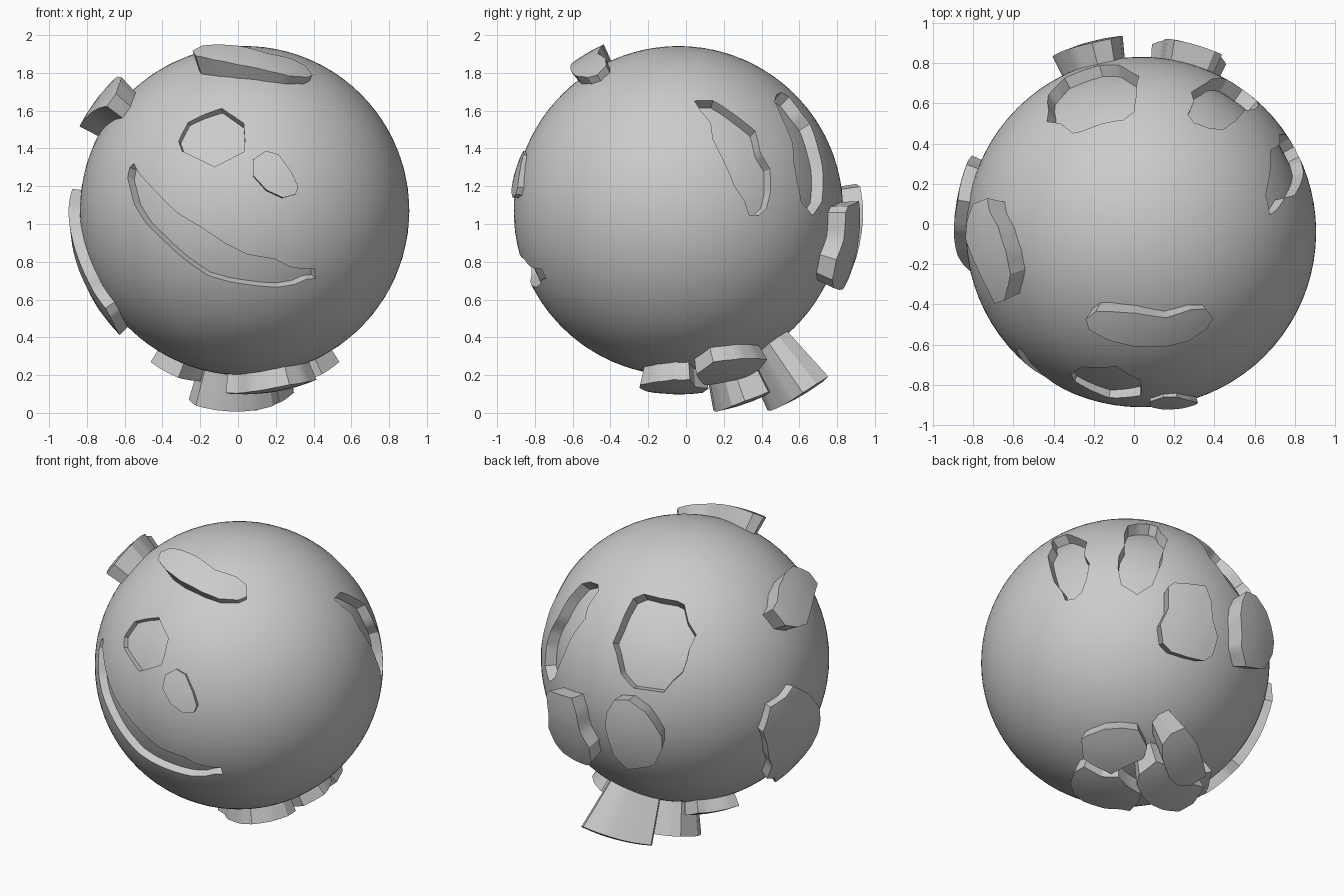
import bpy, bmesh, math, random
from mathutils import Vector

if "Cube" in bpy.data.objects:
    bpy.data.objects.remove(bpy.data.objects["Cube"])

random.seed(4)
C = Vector((0.035, -0.04, 1.07))   # centre of the globe
R = 0.872

stone = bpy.data.materials.new("light grey stone")
stone.diffuse_color = (0.6, 0.6, 0.6, 1)
stone.use_nodes = True
stone.node_tree.nodes["Principled BSDF"].inputs["Base Color"].default_value = stone.diffuse_color


def link(name, mesh):
    ob = bpy.data.objects.new(name, mesh)
    bpy.context.collection.objects.link(ob)
    mesh.materials.append(stone)
    return ob


def patch(name, az, el, length, width, rot, h, h2=None, bend=0.0, crater=False):
    """Craggy curved slab centred at (az, el) on the globe.
    Its height runs from h to h2 along its length; bend lifts both ends sideways."""
    h2 = h if h2 is None else h2
    az, el, rot = math.radians(az), math.radians(el), math.radians(rot)
    c = Vector((math.cos(el) * math.cos(az), math.cos(el) * math.sin(az), math.sin(el)))
    right = Vector((-math.sin(az), math.cos(az), 0))
    up = c.cross(right)
    along = right * math.cos(rot) + up * math.sin(rot)
    across = up * math.cos(rot) - right * math.sin(rot)

    # Rounded outline with uneven edges
    n = max(9, round(2 * (length + width) / 0.11))
    jag = 0.1 * min(width, 0.25)
    bm = bmesh.new()
    ring = []
    for i in range(n):
        t = 2 * math.pi * i / n
        s = math.sin(t)
        u = length / 2 * math.cos(t)
        v = math.copysign(abs(s) ** 0.65, s) * width / 2 + bend * math.cos(t) ** 2
        ring.append(bm.verts.new((u + random.uniform(-jag, jag), v + random.uniform(-jag, jag), 0)))
    bm.faces.new(ring)
    bmesh.ops.triangulate(bm, faces=bm.faces[:])
    bmesh.ops.subdivide_edges(bm, edges=bm.edges[:], cuts=2, use_grid_fill=True)
    bm.verts.index_update()

    # Wrap the outline on the globe and give it thickness
    outer, inner = [], []
    for p in bm.verts:
        u, v = p.co.x, p.co.y
        dist = max(math.hypot(u, v), 1e-6)
        d = c * math.cos(dist / R) + (along * u + across * v) / dist * math.sin(dist / R)
        hh = h + (h2 - h) * min(1, max(0, u / length + 0.5))
        outer.append(C + d * (R + (0.08 if crater else hh)))
        inner.append(C + d * (R - (hh if crater else 0.08)))
    k = len(outer)
    faces = []
    for f in bm.faces:
        ids = [q.index for q in f.verts]
        faces += [ids, [i + k for i in reversed(ids)]]
    for e in bm.edges:
        if len(e.link_faces) == 1:
            lp = e.link_loops[0]
            a, b = lp.vert.index, lp.link_loop_next.vert.index
            faces.append([b, a, a + k, b + k])
    me = bpy.data.meshes.new(name)
    me.from_pydata(outer + inner, [], faces)
    bm.clear()
    bm.from_mesh(me)
    bmesh.ops.recalc_face_normals(bm, faces=bm.faces[:])
    bm.to_mesh(me)
    bm.free()
    return link(name, me)


# Globe
bm = bmesh.new()
bmesh.ops.create_icosphere(bm, subdivisions=5, radius=R)
bmesh.ops.translate(bm, verts=bm.verts[:], vec=C)
mesh = bpy.data.meshes.new("globe")
bm.to_mesh(mesh)
bm.free()
globe = link("globe", mesh)

# Sunken hollows, cut from the globe
cutters = [
    patch("front_hollow", -102, 27, 0.36, 0.32, 0, 0.03, 0.05, crater=True),
    patch("front_trench", -105.6, -14, 1.24, 0.19, -31, 0.05, bend=0.13, crater=True),
    patch("top_arc_hollow", 88, 71, 0.86, 0.2, 0, 0.05, bend=0.36, crater=True),
    patch("back_round_hollow", 110, 31, 0.58, 0.48, 90, 0.06, 0.08, crater=True),
    patch("right_hollow", 25, 22, 0.7, 0.22, -73, 0.06, bend=-0.05, crater=True),
    patch("back_right_hollow", 57, 22.5, 0.7, 0.26, 80, 0.07, crater=True),
]
bpy.context.view_layer.objects.active = globe
for cut in cutters:
    m = globe.modifiers.new(cut.name, "BOOLEAN")
    m.operation = "DIFFERENCE"
    m.solver = "EXACT"
    m.object = cut
    bpy.ops.object.modifier_apply(modifier=m.name)
    bpy.data.objects.remove(cut)

parts = [
    globe,
    # Raised plateaus
    patch("front_plateau", -79, 12, 0.28, 0.17, -50, 0.015, 0.035),
    patch("top_front_plateau", -84.5, 58, 0.6, 0.18, -8, 0.12, 0.04, bend=0.05),
    patch("upper_left_plateau", 187, 38, 0.45, 0.25, 15, 0.11),
    patch("left_plateau", 175, -19, 0.8, 0.42, -65, 0.06),
    patch("back_plateau", 75, -11.6, 0.47, 0.31, 90, 0.1),
    patch("back_left_plateau", 106, -6, 0.42, 0.32, 90, 0.11),
    # Cluster of blocks under the globe
    patch("tall_bottom_block", 83, -57.7, 0.36, 0.18, -40, 0.33, 0.28),
    patch("middle_bottom_block", 97, -71.5, 0.38, 0.26, 0, 0.21),
    patch("left_bottom_block", 148, -63.5, 0.33, 0.22, 0, 0.08),
    patch("centre_bottom_block", -8, -81.5, 0.42, 0.3, 90, 0.1),
    patch("right_bottom_block", 41, -63.5, 0.34, 0.28, 0, 0.09),
]

# Smooth curved surfaces, crisp cliff edges
bpy.ops.object.select_all(action="DESELECT")
for ob in parts:
    ob.select_set(True)
bpy.context.view_layer.objects.active = globe
bpy.ops.object.shade_smooth_by_angle(angle=math.radians(30))
